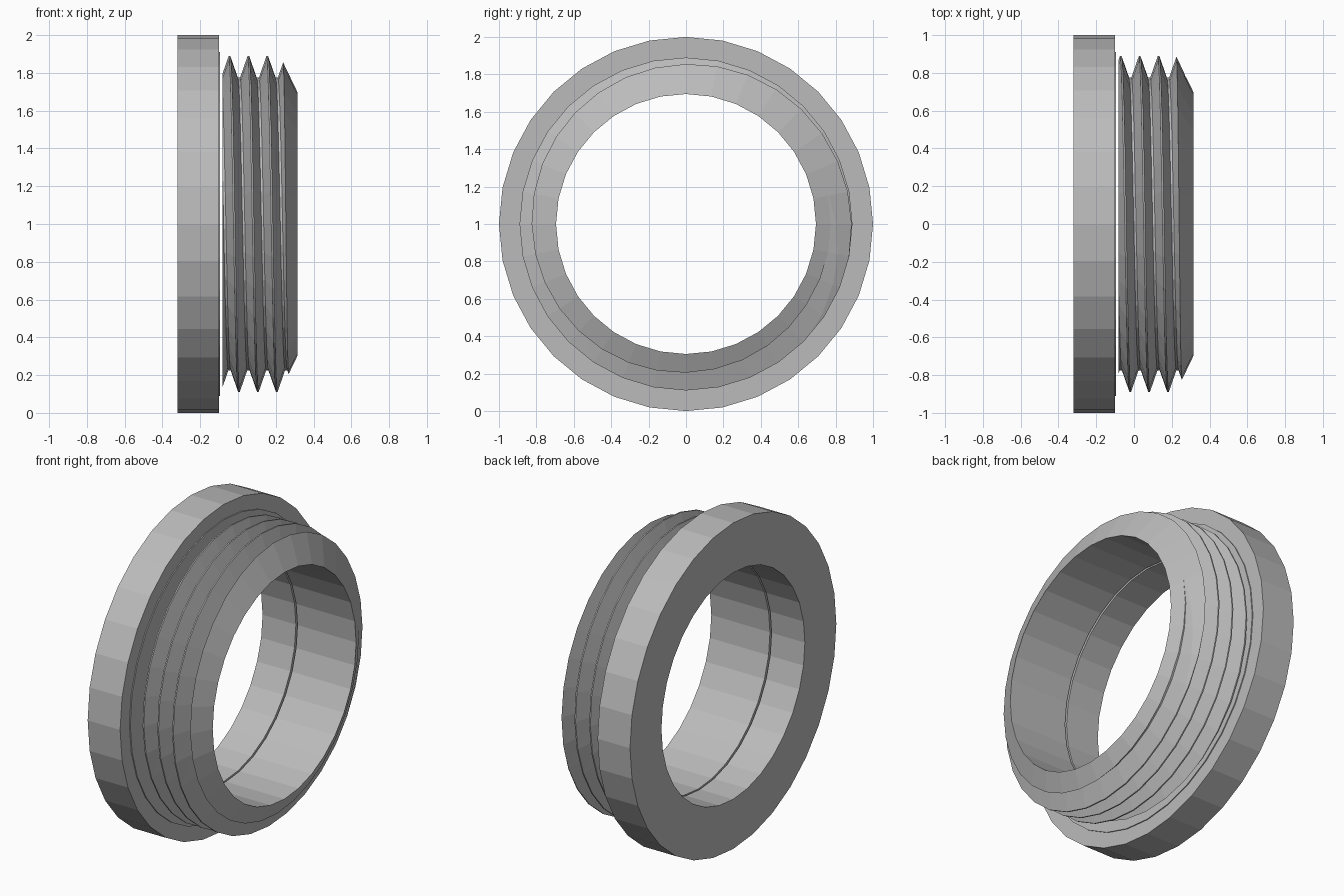
import bpy, bmesh, math

if "Cube" in bpy.data.objects:
    bpy.data.objects.remove(bpy.data.objects["Cube"])

SIDES, PITCH = 32, 0.1
CREST, ROOT = 0.89, 0.775

grey = bpy.data.materials.new("plain grey")
grey.diffuse_color = (0.5, 0.5, 0.5, 1)
grey.use_nodes = True
grey.node_tree.nodes["Principled BSDF"].inputs["Base Color"].default_value = grey.diffuse_color


def finish(bm, name):
    bmesh.ops.recalc_face_normals(bm, faces=bm.faces[:])
    me = bpy.data.meshes.new(name)
    bm.to_mesh(me)
    bm.free()
    me.materials.append(grey)
    ob = bpy.data.objects.new(name, me)
    bpy.context.collection.objects.link(ob)
    return ob


def point(x, r, a):
    return (x, r * math.cos(a), 1 + r * math.sin(a))


def lathe(name, profile):
    """Turn a closed (x, radius) profile around the x axis."""
    bm = bmesh.new()
    rings = [[bm.verts.new(point(x, r, 2 * math.pi * i / SIDES)) for x, r in profile]
             for i in range(SIDES)]
    n = len(profile)
    for i in range(SIDES):
        a, b = rings[i], rings[(i + 1) % SIDES]
        for j in range(n):
            k = (j + 1) % n
            bm.faces.new((a[j], a[k], b[k], b[j]))
    return finish(bm, name)


def thread_radius(u):
    """Radius of the V thread at distance u from a crest."""
    d = abs((u + PITCH / 2) % PITCH - PITCH / 2)
    t = min(max((d - 0.004) / 0.04, 0), 1)
    return CREST + (ROOT - CREST) * t


def thread_rod(name, x0, x1):
    """Solid rod with a helical thread, flat at both ends."""
    bm = bmesh.new()
    cols = []
    for i in range(SIDES + 1):
        shift = 0.03 + PITCH * i / SIDES
        col = []
        for n in range(-5, 7):
            for u in (-0.004, 0.004, 0.044, 0.056):
                x = min(max(shift + n * PITCH + u, x0), x1)
                col.append(bm.verts.new(point(x, thread_radius(x - shift),
                                              2 * math.pi * i / SIDES)))
        cols.append(col)
    for a, b in zip(cols, cols[1:]):
        for j in range(len(a) - 1):
            bm.faces.new((a[j], a[j + 1], b[j + 1], b[j]))
    bmesh.ops.remove_doubles(bm, verts=bm.verts[:], dist=1e-5)
    bmesh.ops.holes_fill(bm, edges=[e for e in bm.edges if e.is_boundary], sides=0)
    bmesh.ops.triangulate(bm, faces=bm.faces[:])
    return finish(bm, name)


# wide flange with a thin raised shoulder on its threaded side
lathe("flange", [(-0.32, 0.695), (-0.32, 1.0), (-0.10, 1.0), (-0.10, 0.91),
                 (-0.094, 0.91), (-0.094, 0.695)])

# threaded collar: helical rod trimmed to a chamfered, bored sleeve
collar = thread_rod("threaded_collar", -0.15, 0.42)
trim = lathe("collar_trim", [(-0.083, 0.695), (-0.083, 0.97), (0.184, 0.97),
                             (0.315, 0.697), (0.315, 0.695)])
trim.hide_render = True
mod = collar.modifiers.new("trim", 'BOOLEAN')
mod.operation = 'INTERSECT'
mod.solver = 'EXACT'
mod.object = trim
bpy.context.view_layer.objects.active = collar
bpy.ops.object.modifier_apply(modifier=mod.name)
bpy.data.objects.remove(trim)
